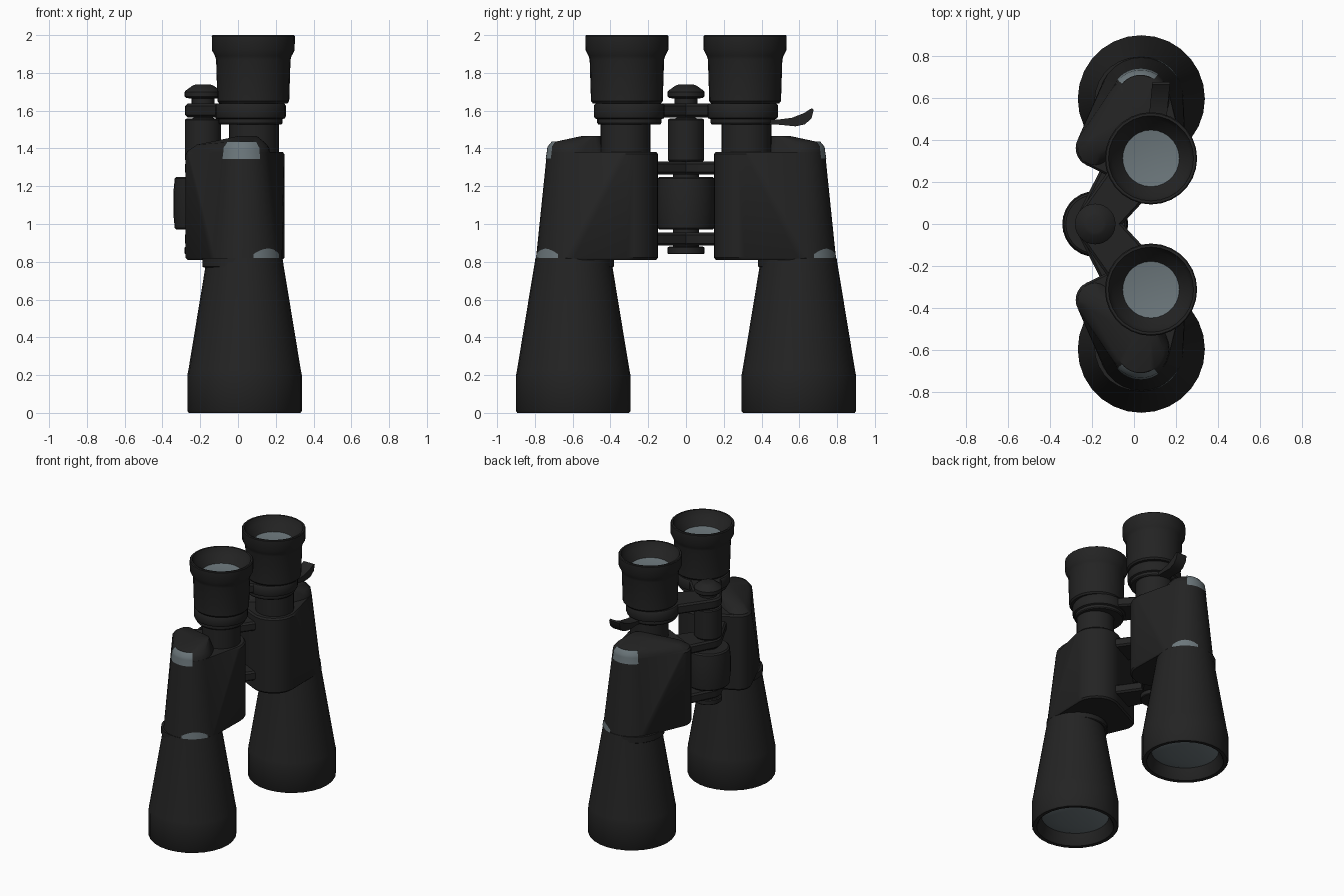
import bpy, bmesh, math
from mathutils import Vector

if "Cube" in bpy.data.objects:
    bpy.data.objects.remove(bpy.data.objects["Cube"])

SIDES = 28


def material(name, rgb):
    m = bpy.data.materials.new(name)
    m.diffuse_color = (*rgb, 1)
    m.use_nodes = True
    m.node_tree.nodes["Principled BSDF"].inputs["Base Color"].default_value = m.diffuse_color
    return m


BLACK = material("black_rubber", (0.017, 0.017, 0.017))
GLASS = material("pale_grey_glass", (0.15, 0.185, 0.2))


def finish(bm, name, mat, mirror, angle=35):
    bmesh.ops.recalc_face_normals(bm, faces=bm.faces)
    me = bpy.data.meshes.new(name)
    bm.to_mesh(me)
    bm.free()
    me.materials.append(mat)
    me.shade_smooth()
    me.set_sharp_from_angle(angle=math.radians(angle))
    ob = bpy.data.objects.new(name, me)
    bpy.context.collection.objects.link(ob)
    if mirror:
        mod = ob.modifiers.new("other_side", 'MIRROR')
        mod.use_axis = (False, True, False)
        mod.use_mirror_merge = False
    return ob


def ring(cx, cy, r, z, n=SIDES):
    return [Vector((cx + r * math.cos(2 * math.pi * i / n),
                    cy + r * math.sin(2 * math.pi * i / n), z)) for i in range(n)]


def lathe(name, cx, cy, profile, mat=BLACK, mirror=True):
    """Revolve (radius, z) points round a vertical axis; radius 0 makes a tip."""
    bm = bmesh.new()
    rows = []
    for r, z in profile:
        pts = ring(cx, cy, r, z) if r else [Vector((cx, cy, z))]
        rows.append([bm.verts.new(p) for p in pts])
    for a, b in zip(rows, rows[1:]):
        for i in range(SIDES):
            j = (i + 1) % SIDES
            quad = [a[i % len(a)], a[j % len(a)], b[j % len(b)], b[i % len(b)]]
            bm.faces.new(list(dict.fromkeys(quad)))
    return finish(bm, name, mat, mirror)


def hull(name, discs, mirror=True, angle=35):
    """Wrap a skin round flat discs given as (x, y, radius, z)."""
    bm = bmesh.new()
    for d in discs:
        for p in ring(*d):
            bm.verts.new(p)
    bmesh.ops.convex_hull(bm, input=bm.verts)
    loose = [v for v in bm.verts if not v.link_faces]
    bmesh.ops.delete(bm, geom=loose, context='VERTS')
    bmesh.ops.dissolve_limit(bm, angle_limit=0.01, verts=bm.verts, edges=bm.edges)
    return finish(bm, name, BLACK, mirror, angle)


def patch(name, t0, t1, rows, dome=0.0, n=10):
    """Thin plate on the outer end of the prism housing; rows are (radius, z)."""
    bm = bmesh.new()
    grid = []
    for k, (r, z) in enumerate(rows):
        line = []
        for i in range(n + 1):
            u = i / n
            t = math.radians(t0 + (t1 - t0) * u)
            drop = dome * (2 * u - 1) ** 2 * k / (len(rows) - 1)
            rr = r + 0.11 * drop
            line.append(bm.verts.new((0.032 + rr * math.sin(t), 0.594 + rr * math.cos(t), z - drop)))
        grid.append(line)
    for a, b in zip(grid, grid[1:]):
        for i in range(n):
            bm.faces.new((a[i], a[i + 1], b[i + 1], b[i]))
    return finish(bm, name, GLASS, True)


# Objective barrels with recessed front lenses
OX, OY = 0.035, 0.597
lathe("objective_barrel", OX, OY, [(0.235, 0.085), (0.262, 0.012), (0.27, 0.002), (0.296, 0.0),
      (0.303, 0.01), (0.303, 0.2), (0.298, 0.225), (0.2, 0.82), (0, 0.82)])
lathe("objective_lens", OX, OY, [(0.24, 0.085), (0.2, 0.07), (0.12, 0.057), (0, 0.05)], GLASS)
lathe("barrel_collar", 0.018, 0.588, [(0, 0.77), (0.2, 0.77), (0.207, 0.775), (0.207, 0.82), (0, 0.82)])

# Prism housings: inner cylinder, hinge-side bulge and tapered outer end
EX, EY = 0.081, 0.313
BX, BY = -0.188, 0.362
hull("prism_housing", [
    (EX, EY, 0.155, 0.81), (EX, EY, 0.165, 0.822), (EX, EY, 0.165, 1.37), (EX, EY, 0.155, 1.382),
    (BX, BY, 0.08, 0.81), (BX, BY, 0.09, 0.822), (BX, BY, 0.09, 1.37), (BX, BY, 0.08, 1.382),
    (0.035, 0.592, 0.195, 0.81), (0.035, 0.592, 0.202, 0.82), (0.03, 0.597, 0.139, 1.382)])
hull("prism_cap", [
    (0.03, 0.597, 0.141, 1.365), (0.03, 0.597, 0.135, 1.405), (0.03, 0.597, 0.112, 1.432),
    (BX, BY, 0.086, 1.365), (BX, BY, 0.08, 1.385), (BX + 0.02, BY + 0.02, 0.05, 1.42),
    (0.05, 0.5, 0.085, 1.365), (0.05, 0.505, 0.05, 1.465)])

# Bare plates at the top and bottom of the outer ends
patch("upper_plate", -50, 35, [(0.149, 1.345), (0.142, 1.39), (0.14, 1.408), (0.117, 1.436)])
patch("lower_plate", 14, 66, [(0.207, 0.82), (0.204, 0.845), (0.201, 0.87)], dome=0.03)

# Eyepieces
lathe("eyepiece_tube", EX + 0.003, EY + 0.007, [(0.132, 1.37), (0.132, 1.55)])
lathe("eyepiece_ring", 0.066, 0.3, [(0, 1.528), (0.165, 1.528), (0.17, 1.535), (0.17, 1.555),
      (0.183, 1.56), (0.187, 1.57), (0.187, 1.627), (0.18, 1.637), (0, 1.637)])
lathe("eyecup", EX, EY, [(0, 1.635), (0.18, 1.638), (0.19, 1.65), (0.197, 1.87), (0.203, 1.89),
      (0.219, 1.92), (0.22, 1.995), (0.215, 2.0), (0.203, 2.0), (0.197, 1.985), (0.185, 1.96),
      (0.135, 1.905)])
lathe("eyepiece_lens", EX, EY, [(0.138, 1.905), (0.09, 1.898), (0, 1.893)], GLASS)

# Central hinge: knob, spindle, focus wheel
HX = -0.185
lathe("hinge_knob", HX, 0, [(0, 1.62), (0.06, 1.63), (0.06, 1.664), (0.09, 1.667), (0.097, 1.675),
      (0.097, 1.7), (0.09, 1.708), (0.055, 1.733), (0.04, 1.738), (0, 1.738)], mirror=False)
lathe("hinge_spindle", HX, 0, [(0, 1.325), (0.085, 1.325), (0.096, 1.34), (0.096, 1.55),
      (0.09, 1.557), (0.055, 1.56), (0, 1.6)], mirror=False)
lathe("hinge_core", HX, 0, [(0, 0.86), (0.07, 0.86), (0.07, 1.34), (0, 1.34)], mirror=False)
lathe("focus_wheel", HX, 0, [(0, 0.97), (0.14, 0.97), (0.15, 0.98), (0.157, 1.05), (0.157, 1.17),
      (0.15, 1.24), (0.14, 1.25), (0, 1.25)], mirror=False)
lathe("hinge_foot", HX, 0, [(0, 0.84), (0.092, 0.84), (0.097, 0.845), (0.097, 0.875),
      (0.09, 0.88), (0, 0.88)], mirror=False)


# Hinge wings joining the housings, and arms joining the eyepieces
def wing(name, z0, z1, r0, r1, x1, y1):
    hull(name, [(x, y, r - e, z) for x, y, r in ((HX, 0.0, r0), (x1, y1, r1))
                for e, z in ((0.012, z0), (0, z0 + 0.012), (0, z1 - 0.012), (0.012, z1))])


wing("upper_wing", 1.262, 1.33, 0.095, 0.12, 0.0, 0.31)
wing("lower_wing", 0.885, 0.955, 0.095, 0.12, 0.0, 0.31)
wing("eyepiece_arm", 1.565, 1.637, 0.095, 0.12, 0.05, 0.29)

# Zoom lever on one eyepiece only
side = [(0.40, 1.53), (0.50, 1.525), (0.58, 1.517), (0.63, 1.528), (0.665, 1.56), (0.676, 1.605),
        (0.665, 1.613), (0.625, 1.587), (0.56, 1.562), (0.48, 1.552), (0.40, 1.555)]
bm = bmesh.new()
base = bm.faces.new([bm.verts.new((0.06 + 0.1 * (y - 0.4), y, z)) for y, z in side])
out = bmesh.ops.extrude_face_region(bm, geom=[base])
bmesh.ops.translate(bm, vec=(0.085, 0, 0), verts=[v for v in out["geom"] if isinstance(v, bmesh.types.BMVert)])
finish(bm, "zoom_lever", BLACK, False, 50)
